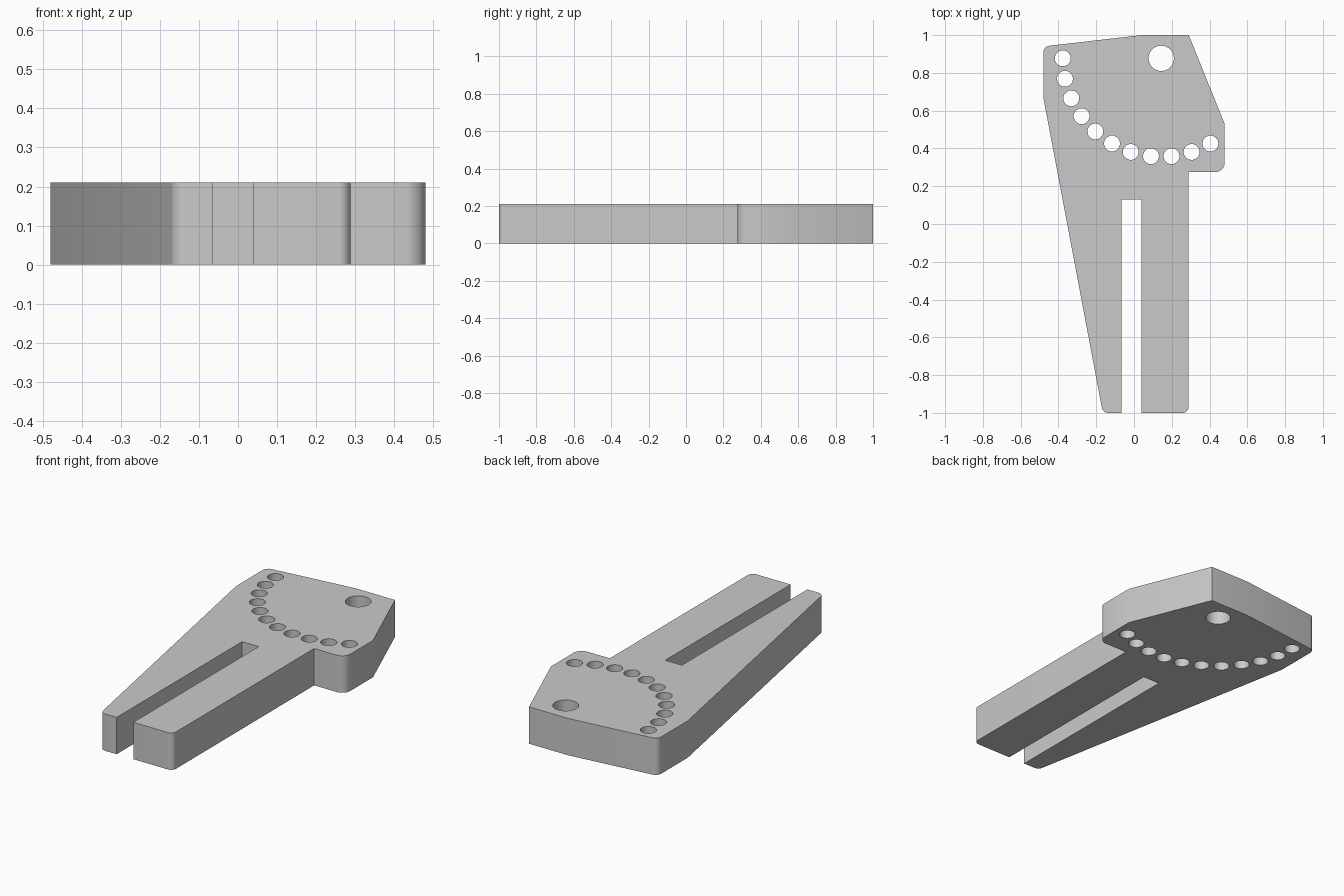
import bpy, bmesh, math
from mathutils import Vector

cube = bpy.data.objects.get("Cube")
if cube:
    bpy.data.objects.remove(cube, do_unlink=True)

THICK = 0.21
PIVOT = Vector((0.144, 0.877, 0))
ARC_RADIUS = 0.521

# Outline corners, counterclockwise: x, y, rounding radius
OUTLINE = [
    (-0.48, 0.94, 0.035), (-0.48, 0.67, 0), (-0.165, -1, 0.035), (-0.065, -1, 0),
    (-0.065, 0.13, 0), (0.04, 0.13, 0), (0.04, -1, 0), (0.288, -1, 0.03),
    (0.288, 0.275, 0), (0.48, 0.275, 0.05), (0.48, 0.53, 0), (0.29, 1, 0), (0.04, 1, 0),
]


def rounded(corners, steps=8):
    """Replace each corner that has a radius with a tangent arc."""
    pts = []
    for i, (x, y, r) in enumerate(corners):
        p = Vector((x, y))
        if not r:
            pts.append(p)
            continue
        a = (Vector(corners[i - 1][:2]) - p).normalized()
        b = (Vector(corners[(i + 1) % len(corners)][:2]) - p).normalized()
        half = a.angle(b) / 2
        centre = p + (a + b).normalized() * r / math.sin(half)
        start = (p + a * r / math.tan(half) - centre).normalized()
        end = (p + b * r / math.tan(half) - centre).normalized()
        for k in range(steps + 1):
            pts.append(centre + r * start.lerp(end, k / steps).normalized())
    return pts


def make_object(name, bm):
    bmesh.ops.recalc_face_normals(bm, faces=bm.faces)
    mesh = bpy.data.meshes.new(name)
    bm.to_mesh(mesh)
    bm.free()
    obj = bpy.data.objects.new(name, mesh)
    bpy.context.collection.objects.link(obj)
    return obj


def extrude_face(bm, verts, height):
    face = bm.faces.new(verts)
    top = bmesh.ops.extrude_face_region(bm, geom=[face])["geom"]
    moved = [v for v in top if isinstance(v, bmesh.types.BMVert)]
    bmesh.ops.translate(bm, verts=moved, vec=(0, 0, height))


# Slotted plate
bm = bmesh.new()
extrude_face(bm, [bm.verts.new((p.x, p.y, 0)) for p in rounded(OUTLINE)], THICK)
plate = make_object("slotted_plate", bm)

grey = bpy.data.materials.new("plain_grey")
grey.use_nodes = True
grey.diffuse_color = (0.59, 0.59, 0.59, 1)
grey.node_tree.nodes["Principled BSDF"].inputs["Base Color"].default_value = grey.diffuse_color
plate.data.materials.append(grey)

# Pivot hole and the arc of adjustment holes around it
holes = [(PIVOT, 0.067)]
for i in range(11):
    t = math.radians(180 + 12 * i)
    holes.append((PIVOT + ARC_RADIUS * Vector((math.cos(t), math.sin(t), 0)), 0.042))

bm = bmesh.new()
for centre, radius in holes:
    ring = bmesh.ops.create_circle(bm, segments=40, radius=radius)["verts"]
    bmesh.ops.translate(bm, verts=ring, vec=centre - Vector((0, 0, 0.1)))
    extrude_face(bm, ring, THICK + 0.2)
cutter = make_object("hole_cutter", bm)
cutter.data.materials.append(grey)

cut = plate.modifiers.new("holes", "BOOLEAN")
cut.operation = "DIFFERENCE"
cut.solver = "EXACT"
cut.object = cutter

# Apply the cut, drop the cutter and smooth the rounded walls
bpy.ops.object.select_all(action="DESELECT")
plate.select_set(True)
bpy.context.view_layer.objects.active = plate
bpy.ops.object.modifier_apply(modifier=cut.name)
bpy.data.objects.remove(cutter, do_unlink=True)
bpy.ops.object.shade_smooth_by_angle(angle=math.radians(30))
